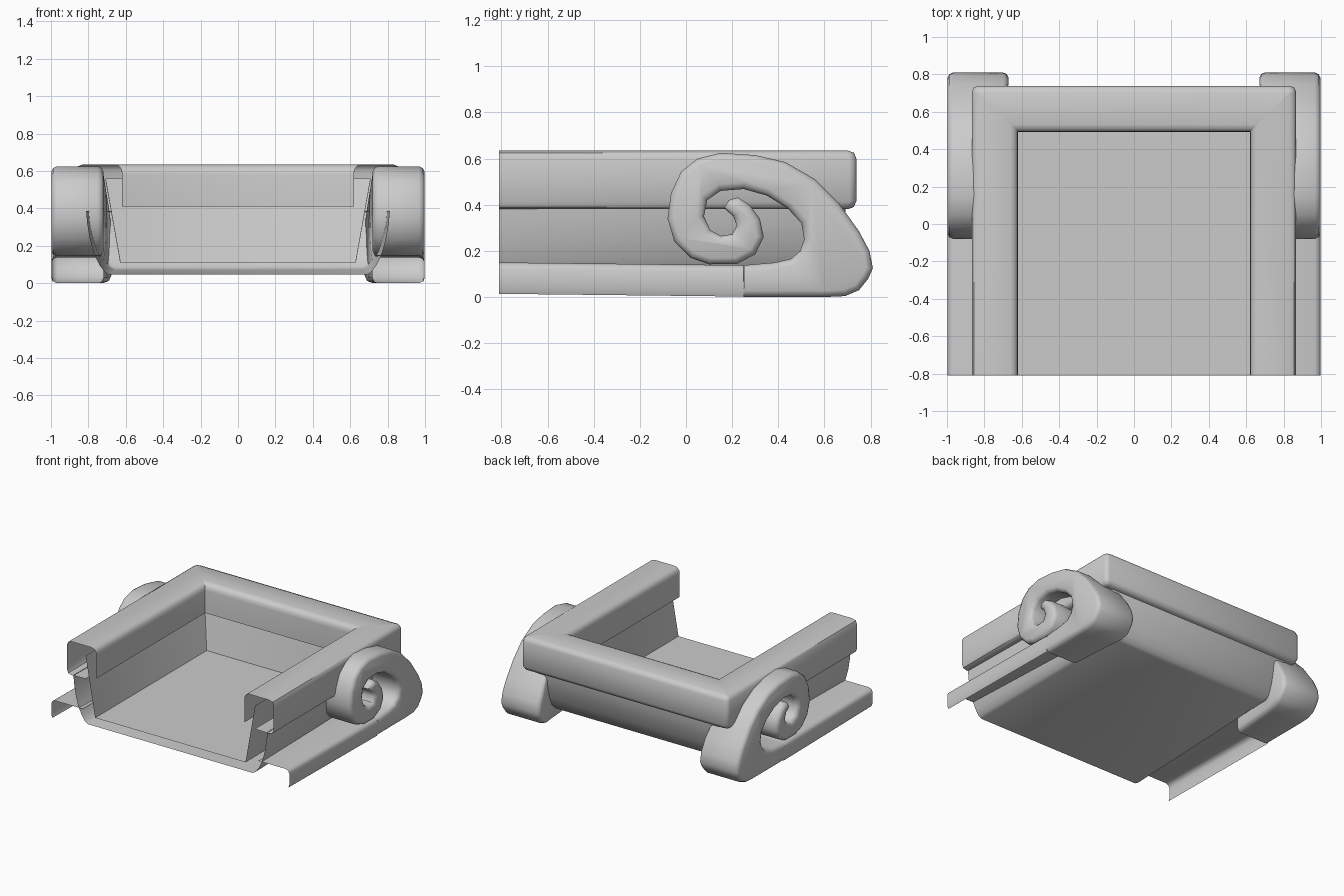
import bpy, bmesh, math
from mathutils import Vector

if "Cube" in bpy.data.objects:
    bpy.data.objects.remove(bpy.data.objects["Cube"])

FRONT = -0.81


def finish(name, bm, angle=38, mirror=False):
    bmesh.ops.recalc_face_normals(bm, faces=bm.faces)
    me = bpy.data.meshes.new(name)
    bm.to_mesh(me)
    bm.free()
    ob = bpy.data.objects.new(name, me)
    bpy.context.collection.objects.link(ob)
    bpy.ops.object.select_all(action='DESELECT')
    ob.select_set(True)
    bpy.context.view_layer.objects.active = ob
    bpy.ops.object.shade_smooth_by_angle(angle=math.radians(angle))
    if mirror:
        ob.modifiers.new("mirror", 'MIRROR')
    return ob


def u_sweep(name, profile, y_off, radius=lambda w: 0.004, floor=False,
            back_scale=1.0, back_rise=0.0, angle=38):
    """Sweep a (half width, height) profile around a U that is open at the front."""
    bm = bmesh.new()
    rows = []
    for w, z in profile:
        r, y, b = radius(w), w + y_off, w * back_scale
        right = [(b, y - r), (b - 0.3 * r, y - 0.3 * r), (b - r, y)]
        pts = [(w, FRONT)] + right
        pts += [(-p, q) for p, q in reversed(pts)]
        zb = z + (back_rise if z < 0.25 else 0)
        rows.append([bm.verts.new((p, q, z if q == FRONT else zb)) for p, q in pts])
    for r0, r1 in zip(rows, rows[1:]):
        for i in range(len(r0) - 1):
            bm.faces.new((r0[i], r0[i + 1], r1[i + 1], r1[i]))
    if floor:
        bm.faces.new(rows[-1])
    return finish(name, bm, angle)


# Padded rim, hollow underneath
u_sweep("rim",
        [(.71, .385), (.83, .381), (.855, .39), (.866, .415), (.866, .60),
         (.856, .625), (.83, .635), (.66, .635), (.637, .627), (.623, .607),
         (.62, .58), (.62, .41)],
        -0.128, lambda w: 0.03 if w > .84 else 0.002, angle=46)

# Inner tub with sloping walls
u_sweep("inner_tub", [(.71, .56), (.63, .11)], -0.105, floor=True)

# Outer hull with rounded underside, narrowing slightly to the back
u_sweep("outer_hull",
        [(.812, .385), (.806, .32), (.793, .24), (.771, .16), (.742, .10),
         (.715, .06), (.69, .046)],
        -0.12, lambda w: 0.02, floor=True, back_scale=0.965, back_rise=0.028)

# Scroll: outline in (y, z), sides rounded by offsetting the outline inwards
START = 0.25
outline = [Vector(p) for p in [
    (START, 0), (.6, 0), (.69, .004), (.75, .03), (.79, .08), (.81, .125), (.795, .2),
    (.75, .285), (.66, .41), (.56, .51), (.43, .585), (.3, .615), (.15, .625),
    (.05, .6), (-.02, .545), (-.065, .45), (-.08, .34), (-.05, .24), (.02, .17),
    (.1, .142), (.22, .143), (.3, .185), (.337, .26), (.32, .34), (.275, .40),
    (.225, .432), (.185, .42), (.165, .385), (.205, .35), (.22, .31), (.2, .272),
    (.15, .265), (.105, .29), (.078, .35), (.092, .42), (.15, .46), (.25, .468),
    (.35, .44), (.44, .385), (.5, .32), (.512, .25), (.495, .2), (.455, .165),
    (.38, .149), (START, .138)]]
n = len(outline)


def offset_outline(d):
    """Outline moved inwards by d (counter-clockwise outline, mitred corners)."""
    normals = [Vector((-(b - a).y, (b - a).x)).normalized()
               for a, b in zip(outline, outline[1:])]
    result = []
    for i, p in enumerate(outline):
        n0, n1 = normals[max(i - 1, 0)], normals[min(i, n - 2)]
        result.append(p + (n0 + n1) * d / max(1 + n0.dot(n1), 0.6))
    return result


def inner_x(y):
    return 0.72 - 0.05 * min(1, max(0, (y - .45) / .3))


bm = bmesh.new()
rings = []
steps = [(.028, 0), (.009, .009), (0, .03)]
for d, inset in steps:
    rings.append([bm.verts.new((inner_x(p.x) + inset, p.x, p.y)) for p in offset_outline(d)])
for d, inset in reversed(steps):
    rings.append([bm.verts.new((0.997 - inset, p.x, p.y)) for p in offset_outline(d)])
for r0, r1 in zip(rings, rings[1:]):
    for i in range(n - 1):
        bm.faces.new((r0[i], r0[i + 1], r1[i + 1], r1[i]))
bm.faces.new(rings[0])
bm.faces.new(rings[-1])
finish("scroll", bm, 46, mirror=True)

# Runner: thin sheet with a turned-down outer side
bm = bmesh.new()
section = [(.735, .148), (.967, .148), (.988, .139), (.997, .12), (.997, .035), (.988, .012)]
rows = []
for y, lift in ((FRONT, 0.002), (START, -0.01)):
    rows.append([bm.verts.new((x, y, z + lift)) for x, z in section])
for i in range(len(section) - 1):
    bm.faces.new((rows[0][i], rows[0][i + 1], rows[1][i + 1], rows[1][i]))
finish("runner", bm, 50, mirror=True)
